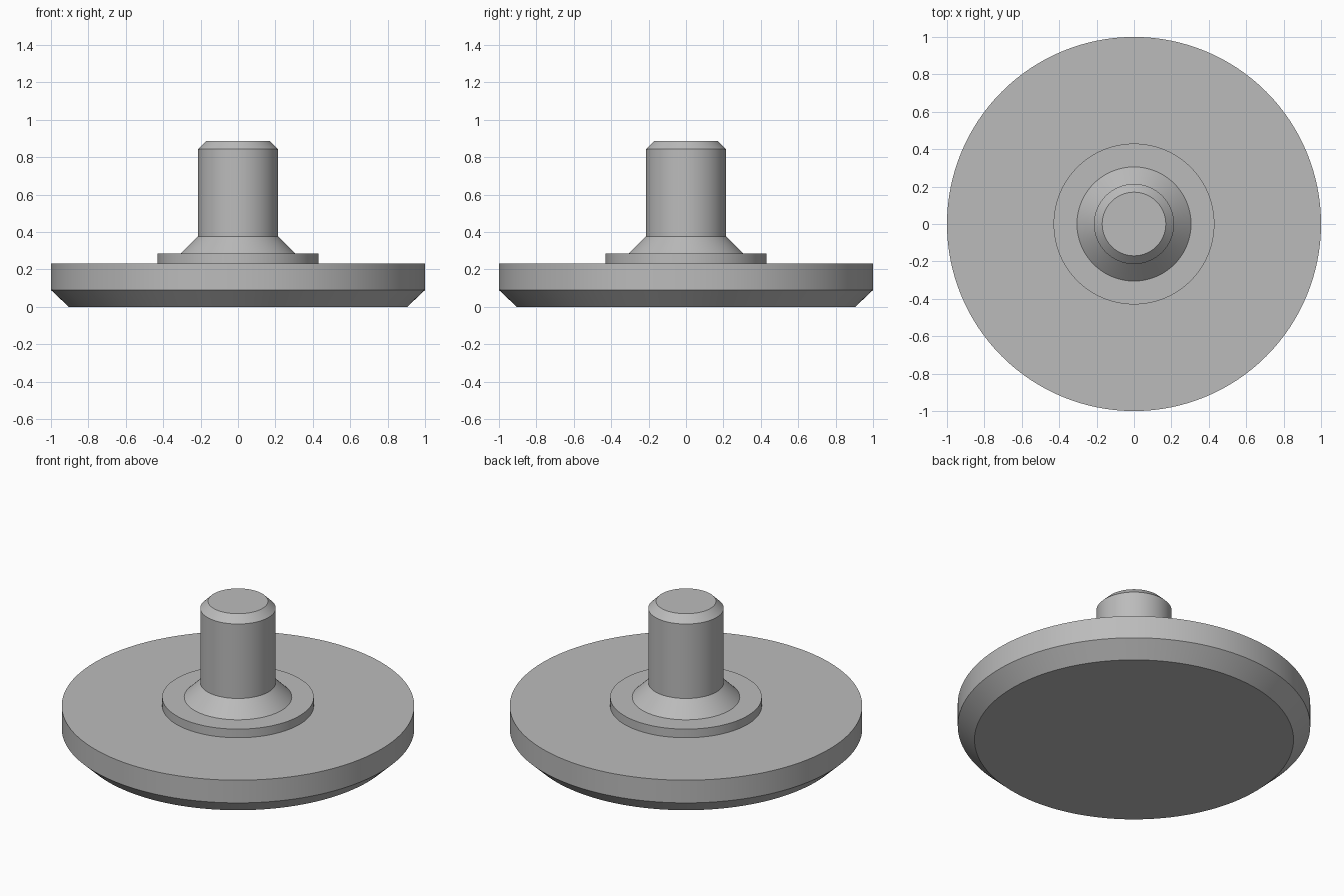
import bpy, bmesh, math
from mathutils import Matrix

if "Cube" in bpy.data.objects:
    bpy.data.objects.remove(bpy.data.objects["Cube"])

SEGMENTS = 128

grey = bpy.data.materials.new("plain_grey")
grey.diffuse_color = (0.5, 0.5, 0.5, 1)
grey.use_nodes = True
grey.node_tree.nodes["Principled BSDF"].inputs["Base Color"].default_value = grey.diffuse_color


def lathe(name, profile):
    """Turn a (radius, height) profile around the z axis."""
    bm = bmesh.new()
    verts = [bm.verts.new((r, 0, z)) for r, z in profile]
    edges = [bm.edges.new(pair) for pair in zip(verts, verts[1:])]
    bmesh.ops.spin(bm, geom=verts + edges, cent=(0, 0, 0), axis=(0, 0, 1),
                   angle=math.tau, steps=SEGMENTS, use_duplicate=False)
    bmesh.ops.remove_doubles(bm, verts=bm.verts, dist=1e-5)
    bmesh.ops.recalc_face_normals(bm, faces=bm.faces)
    # open rings need their outward side checked
    if sum(f.normal.dot(f.calc_center_median()) * f.calc_area() for f in bm.faces) < 0:
        bmesh.ops.reverse_faces(bm, faces=bm.faces)
    mesh = bpy.data.meshes.new(name)
    bm.to_mesh(mesh)
    bm.free()
    mesh.materials.append(grey)
    obj = bpy.data.objects.new(name, mesh)
    bpy.context.collection.objects.link(obj)
    bpy.ops.object.select_all(action='DESELECT')
    obj.select_set(True)
    bpy.context.view_layer.objects.active = obj
    bpy.ops.object.shade_smooth_by_angle(angle=math.radians(25))
    return obj


# Wide foot disc with a chamfered lower rim
lathe("base_disc", [(0, 0), (0.905, 0), (1, 0.09), (1, 0.232), (0.43, 0.232)])
# Low raised ring around the stem
lathe("collar", [(0.43, 0.232), (0.43, 0.286), (0.305, 0.286)])
# Flared stem with a chamfered tip
lathe("stem", [(0.305, 0.286), (0.214, 0.377), (0.214, 0.843), (0.17, 0.887), (0, 0.887)])
